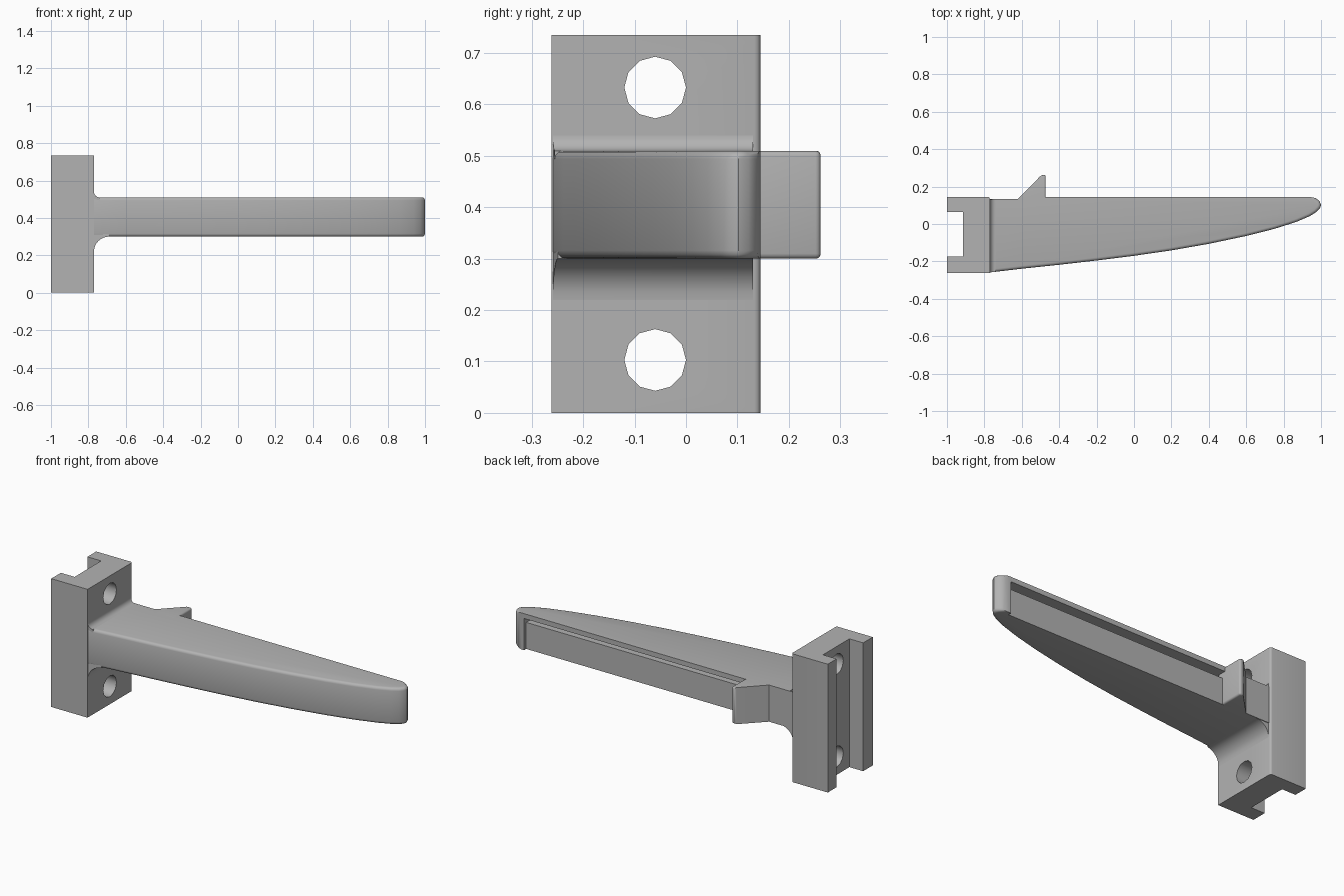
import bpy
import bmesh
from math import cos, sin, pi, radians
from mathutils import Vector, Matrix

cube = bpy.data.objects.get("Cube")
if cube:
    bpy.data.objects.remove(cube, do_unlink=True)

grey = bpy.data.materials.new("plain grey")
grey.use_nodes = True
grey.diffuse_color = (0.45, 0.45, 0.45, 1)
grey.node_tree.nodes["Principled BSDF"].inputs["Base Color"].default_value = grey.diffuse_color

BOTTOM, TOP = 0.30, 0.51      # arm heights
WALL = -0.77                  # front plane of the mounting block
FRONT, BACK = -0.262, 0.145


def prism(name, points, direction, bevel=0, pick=None, segments=3):
    """Extrude a closed outline and round the edges chosen by pick(a, b)."""
    bm = bmesh.new()
    face = bm.faces.new([bm.verts.new(p) for p in points])
    new = bmesh.ops.extrude_face_region(bm, geom=[face])["geom"]
    bmesh.ops.translate(bm, vec=direction, verts=[v for v in new if isinstance(v, bmesh.types.BMVert)])
    bmesh.ops.recalc_face_normals(bm, faces=bm.faces)
    if bevel:
        edges = [e for e in bm.edges if pick(e.verts[0].co, e.verts[1].co)]
        bmesh.ops.bevel(bm, geom=edges, offset=bevel, offset_type='OFFSET', segments=segments,
                        profile=0.5, affect='EDGES', clamp_overlap=False)
    mesh = bpy.data.meshes.new(name)
    bm.to_mesh(mesh)
    bm.free()
    mesh.materials.append(grey)
    ob = bpy.data.objects.new(name, mesh)
    bpy.context.collection.objects.link(ob)
    return ob


def box(name, low, high):
    x, y, z = low
    X, Y, Z = high
    return prism(name, [(x, y, z), (X, y, z), (X, Y, z), (x, Y, z)], (0, 0, Z - z))


def activate(ob):
    bpy.ops.object.select_all(action='DESELECT')
    ob.select_set(True)
    bpy.context.view_layer.objects.active = ob


def cut(ob, cutter):
    activate(ob)
    mod = ob.modifiers.new("cut", 'BOOLEAN')
    mod.operation = 'DIFFERENCE'
    mod.solver = 'EXACT'
    mod.object = cutter
    bpy.ops.object.modifier_apply(modifier=mod.name)
    bpy.data.objects.remove(cutter, do_unlink=True)


# Mounting block with a channel in its rear and two screw holes
outline = [(-1, FRONT), (WALL, FRONT), (WALL, BACK), (-1, BACK),
           (-1, 0.065), (-0.913, 0.065), (-0.913, -0.175), (-1, -0.175)]
block = prism("mounting_block", [(x, y, 0) for x, y in outline], (0, 0, 0.735), 0.012,
              lambda a, b: min(a.x, b.x) > WALL - 0.01 and min(a.y, b.y) > BACK - 0.01)
for z in (0.103, 0.633):
    ring = [(-0.95, -0.06 + 0.06 * cos(i * pi / 6), z + 0.06 * sin(i * pi / 6)) for i in range(12)]
    cut(block, prism("hole_cutter", ring, (0.3, 0, 0)))

# Tapering arm with a rounded front rim
plan = [(-0.8, -0.258), (WALL, -0.259), (-0.6, -0.239), (-0.4, -0.218), (-0.2, -0.195), (0, -0.17),
        (0.2, -0.141), (0.4, -0.106), (0.6, -0.064), (0.75, -0.026), (0.87, 0.012),
        (0.94, 0.042), (0.975, 0.064), (0.994, 0.084), (1, 0.102), (0.992, 0.122),
        (0.972, 0.138), (0.94, BACK), (-0.55, BACK), (-0.55, 0.134), (-0.8, 0.134)]
arm = prism("arm", [(x, y, BOTTOM) for x, y in plan], (0, 0, TOP - BOTTOM), 0.016,
            lambda a, b: abs(a.z - b.z) < 0.001 and min(a.y, b.y) < 0.137
            and max(a.x, b.x) > -0.79 and not (a.y > 0.13 and b.y > 0.13 and a.x < 0))
# Recessed rear face with a deeper groove beneath the top lip
cut(arm, box("recess_cutter", (-0.52, 0.125, 0.2), (0.925, 0.2, 0.482)))
cut(arm, box("groove_cutter", (-0.52, 0.085, 0.452), (0.925, 0.2, 0.482)))

# Wedge-shaped catch on the rear of the arm
catch_plan = [(-0.62, 0.1), (-0.62, 0.134), (-0.495, 0.262), (-0.472, 0.262), (-0.472, 0.1)]
catch = prism("catch", [(x, y, BOTTOM) for x, y in catch_plan], (0, 0, TOP - BOTTOM), 0.01,
              lambda a, b: max(a.y, b.y) > 0.25 and (min(a.y, b.y) > 0.25 or a.x > -0.48))


# Concave fillets between the arm and the mounting block
def fillet(name, level, radius, side):
    pts = [(WALL - 0.02, level - side * 0.02), (WALL - 0.02, level + side * radius)]
    for i in range(9):
        t = i * pi / 16
        pts.append((WALL + radius * (1 - cos(t)), level + side * radius * (1 - sin(t))))
    pts.append((WALL + radius, level - side * 0.02))
    ob = prism(name, [(x, -0.259, z) for x, z in pts], (0, 0.389, 0))
    for v in ob.data.vertices:
        if v.co.y < 0:
            v.co.y += 0.12 * max(0, v.co.x - WALL)
    return ob


upper = fillet("upper_fillet", TOP, 0.03, 1)
lower = fillet("lower_fillet", BOTTOM, 0.08, -1)

for ob in (block, arm, catch, upper, lower):
    activate(ob)
    bpy.ops.object.shade_smooth_by_angle(angle=radians(32))
